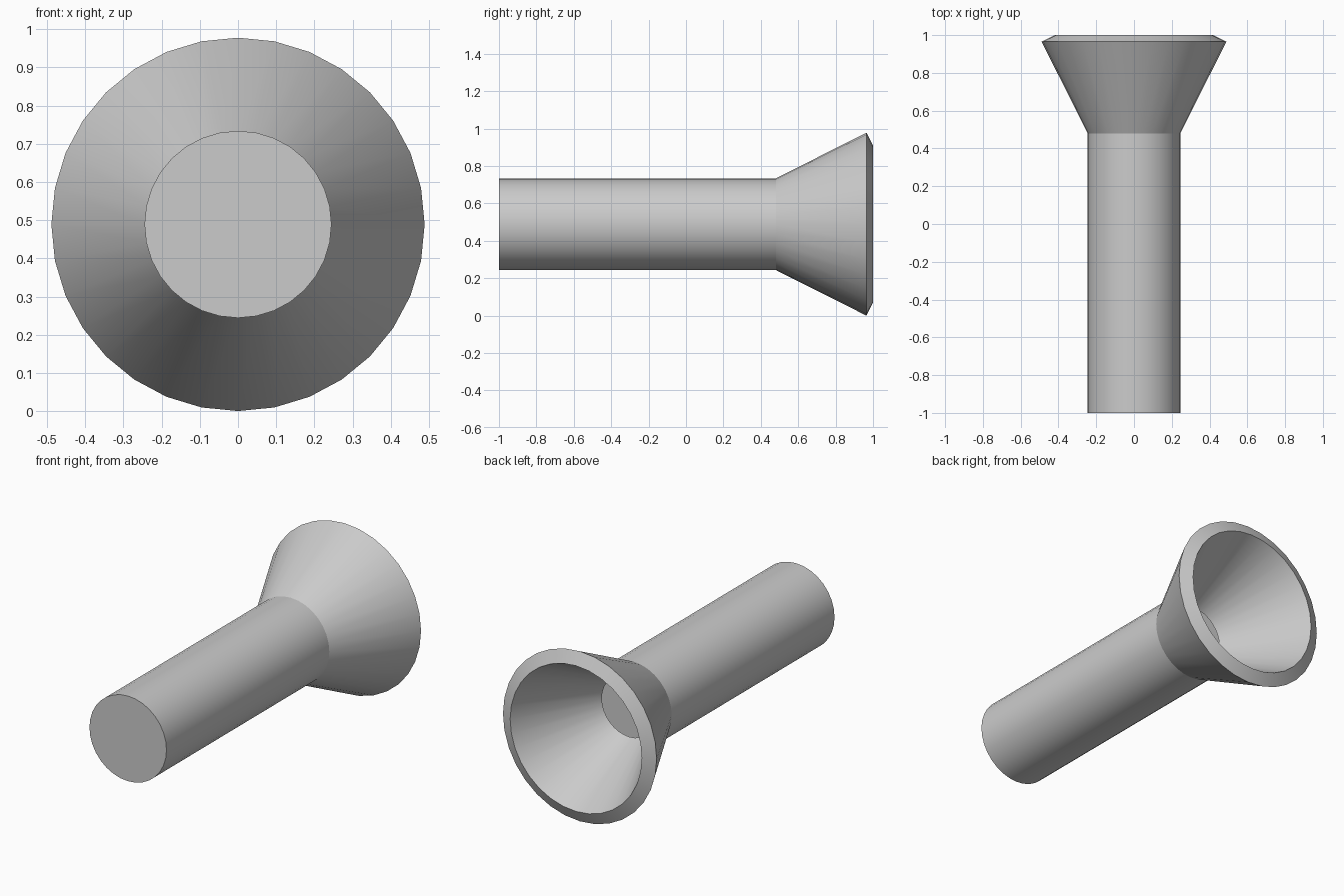
import bpy, bmesh, math

if "Cube" in bpy.data.objects:
    bpy.data.objects.remove(bpy.data.objects["Cube"])

SEGMENTS = 32
AXIS_Z = 0.489


def lathe(name, profile, closed):
    """Revolve (y, radius) points around the horizontal axis."""
    bm = bmesh.new()
    rings = []
    for y, r in profile:
        ring = []
        for i in range(SEGMENTS):
            a = 2 * math.pi * i / SEGMENTS
            ring.append(bm.verts.new((r * math.sin(a), y, AXIS_Z + r * math.cos(a))))
        rings.append(ring)
    pairs = list(zip(rings, rings[1:]))
    if closed:
        pairs.append((rings[-1], rings[0]))
    else:
        bm.faces.new(rings[0])
        bm.faces.new(rings[-1])
    for a, b in pairs:
        for i in range(SEGMENTS):
            j = (i + 1) % SEGMENTS
            bm.faces.new((a[i], a[j], b[j], b[i]))
    bmesh.ops.recalc_face_normals(bm, faces=bm.faces)
    mesh = bpy.data.meshes.new(name)
    bm.to_mesh(mesh)
    bm.free()
    obj = bpy.data.objects.new(name, mesh)
    bpy.context.collection.objects.link(obj)
    bpy.ops.object.select_all(action='DESELECT')
    obj.select_set(True)
    bpy.context.view_layer.objects.active = obj
    bpy.ops.object.shade_smooth_by_angle(angle=math.radians(30))
    return obj


# Solid cylindrical shaft
lathe("shaft", [(-1.0, 0.245), (0.48, 0.245)], closed=False)

# Thick-walled flared cup with a slanted rim, open at both ends
lathe("flared_cup", [(0.48, 0.245), (0.965, 0.489), (1.0, 0.419), (0.515, 0.175)],
      closed=True)
